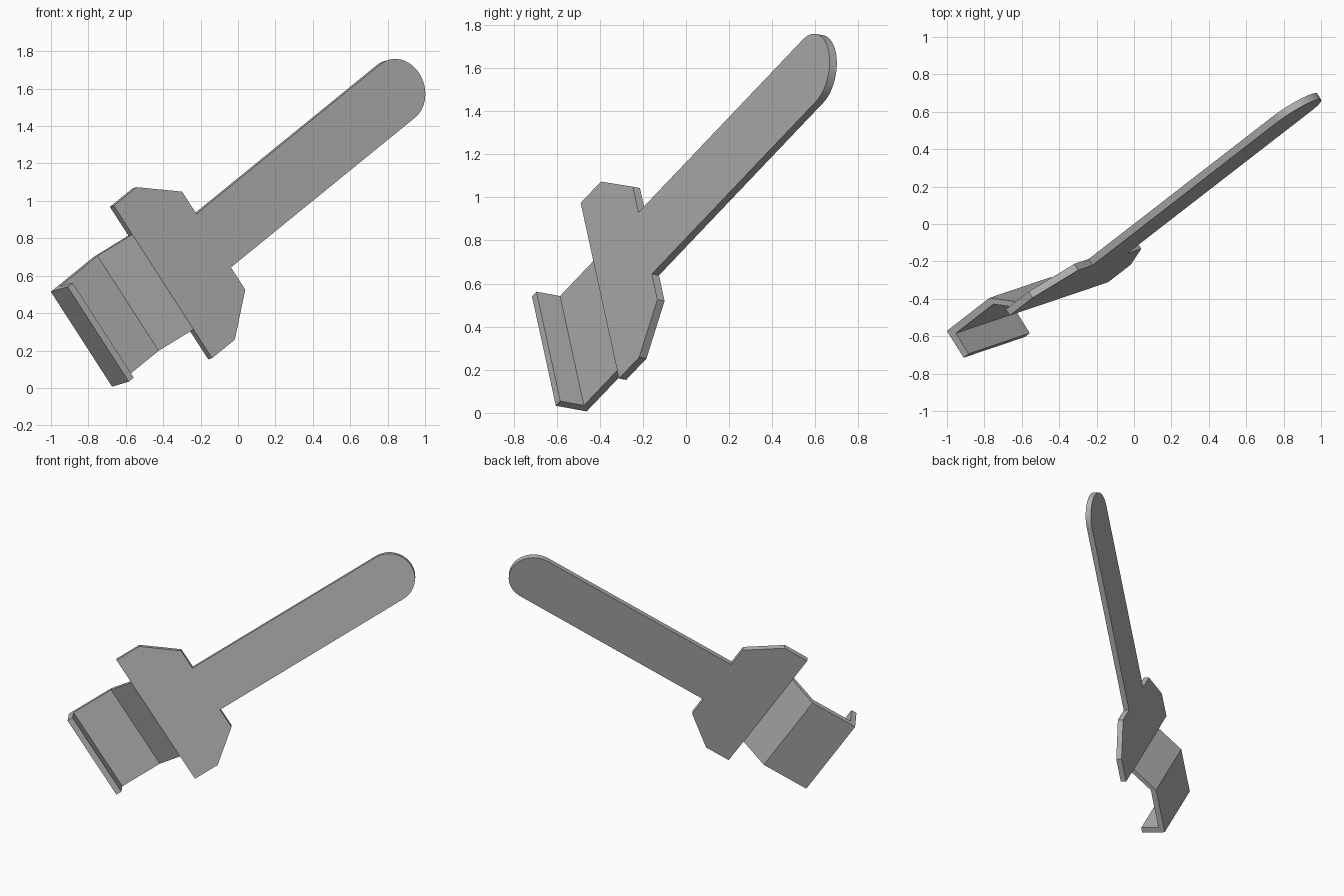
import bpy, bmesh, math
from mathutils import Matrix, Vector

cube = bpy.data.objects.get("Cube")
if cube:
    bpy.data.objects.remove(cube, do_unlink=True)

# One plain grey for the whole part
grey = bpy.data.materials.new("plain_grey")
grey.use_nodes = True
colour = (0.45, 0.45, 0.45, 1)
grey.diffuse_color = colour
grey.node_tree.nodes["Principled BSDF"].inputs["Base Color"].default_value = colour

# Tilted frame: along the handle, across it, and out of its front face
along = Vector((0.665, 0.515, 0.541)).normalized()
across = Vector((0.533, 0.18, -0.827))
across = (across - along * across.dot(along)).normalized()
out = across.cross(along)
origin = Vector((-0.13, -0.19, 0.7875))
frame = Matrix((along, across, out)).transposed().to_4x4()
frame.translation = origin
THICK = 0.04


def extrude(name, outline, depth):
    """Solid made by sweeping a closed outline along a depth vector."""
    bm = bmesh.new()
    face = bm.faces.new([bm.verts.new(p) for p in outline])
    result = bmesh.ops.extrude_face_region(bm, geom=[face])
    moved = [v for v in result["geom"] if isinstance(v, bmesh.types.BMVert)]
    bmesh.ops.translate(bm, vec=depth, verts=moved)
    bmesh.ops.recalc_face_normals(bm, faces=bm.faces)
    mesh = bpy.data.meshes.new(name)
    bm.to_mesh(mesh)
    bm.free()
    mesh.materials.append(grey)
    obj = bpy.data.objects.new(name, mesh)
    bpy.context.collection.objects.link(obj)
    obj.matrix_world = frame
    bpy.context.view_layer.objects.active = obj
    obj.select_set(True)
    bpy.ops.object.shade_smooth_by_angle(angle=math.radians(30))
    obj.select_set(False)
    return obj


# Handle with rounded tip and the wide shoulders, as one flat plate
BASE, TIP, RADIUS = -0.408, 1.48, 0.173
side = [(BASE, 0.493), (-0.225, 0.493), (0, 0.317), (0, RADIUS)]
steps = 32
arc = [(TIP + RADIUS * math.sin(math.pi * i / steps),
        RADIUS * math.cos(math.pi * i / steps)) for i in range(steps + 1)]
plate = side + arc + [(a, -b) for a, b in reversed(side)]
extrude("handle_plate", [(a, b, 0) for a, b in plate], (0, 0, -THICK))

# Stepped arm ending in a forward lip, swept across its width
HALF, BEND, END, DROP, LIP = 0.307, -0.58, -0.923, -0.138, -0.007
profile = [(BASE, 0), (BEND, DROP), (END + THICK, DROP), (END + THICK, LIP),
           (END, LIP), (END, DROP - THICK), (BEND, DROP - THICK), (BASE, -THICK)]
extrude("stepped_arm", [(a, -HALF, c) for a, c in profile], (0, 2 * HALF, 0))
